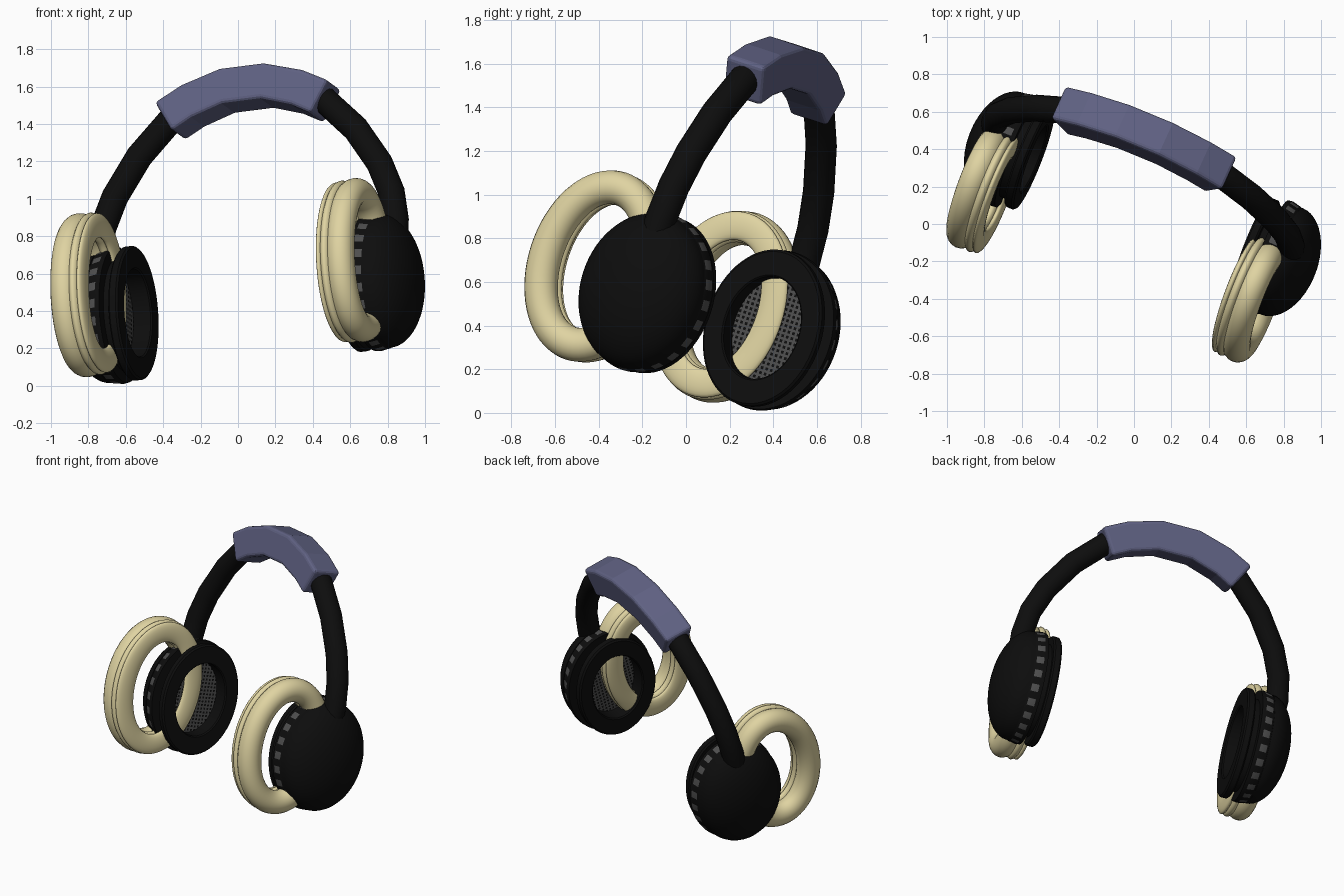
import bpy, bmesh, math
from mathutils import Vector, Matrix

if "Cube" in bpy.data.objects:
    bpy.data.objects.remove(bpy.data.objects["Cube"])

# Tilted local frame of the headset: X across, Y back, Z up the band
U = Vector((.918, -.379, .117)).normalized()
V = Vector((.007, .31, .95))
V = (V - U * V.dot(U)).normalized()
B = V.cross(U)
FRAME = Matrix.Translation((.045, .108, .465)) @ Matrix((U, B, V)).transposed().to_4x4()
D = .81          # half distance between the cups


def material(name, rgb):
    m = bpy.data.materials.new(name)
    m.diffuse_color = (*rgb, 1)
    m.use_nodes = True
    m.node_tree.nodes["Principled BSDF"].inputs["Base Color"].default_value = m.diffuse_color
    return m


BLACK = material("black plastic", (.004, .004, .004))
GREY = material("grey mesh", (.075, .075, .075))
CREAM = material("cream cushion", (.74, .655, .36))
BLUE = material("blue pad", (.115, .12, .225))


def finish(name, bm, mats, angle=35):
    bmesh.ops.recalc_face_normals(bm, faces=bm.faces)
    me = bpy.data.meshes.new(name)
    bm.to_mesh(me)
    bm.free()
    for m in mats:
        me.materials.append(m)
    ob = bpy.data.objects.new(name, me)
    ob.matrix_world = FRAME
    bpy.context.collection.objects.link(ob)
    bpy.ops.object.select_all(action='DESELECT')
    ob.select_set(True)
    bpy.context.view_layer.objects.active = ob
    if angle:
        bpy.ops.object.shade_smooth_by_angle(angle=math.radians(angle))
    return ob


def bridge(bm, loops, closed=False, rule=None):
    """Skin between loops; rule(row, column) gives the material index."""
    n = len(loops[0])
    for i in range(len(loops) - (0 if closed else 1)):
        a, b = loops[i], loops[(i + 1) % len(loops)]
        for k in range(n):
            f = bm.faces.new((a[k], a[(k + 1) % n], b[(k + 1) % n], b[k]))
            f.material_index = rule(i, k) if rule else 0


def oval_loops(bm, rows, n, y0=0, z0=0):
    """rows: (x, half depth, half height) of oval rings around the X axis."""
    t = [2 * math.pi * k / n for k in range(n)]
    return [[bm.verts.new((x, y0 + b * math.cos(q), z0 + a * math.sin(q))) for q in t]
            for x, b, a in rows]


for side, word in ((-1, "left"), (1, "right")):
    # domed outer shell
    bm = bmesh.new()
    rows = []
    for i in range(13):
        q = math.radians(89 * (1 - i / 12))
        rows.append((side * (D + .19 * math.sin(q)), .3 * math.cos(q), .363 * math.cos(q)))
    loops = oval_loops(bm, rows, 64)
    bridge(bm, loops)
    bm.faces.new(loops[0])
    bm.faces.new(loops[-1])
    finish(word + "_cup_dome", bm, [BLACK])

    # vented rim with alternating grey slots
    bm = bmesh.new()
    rows = [(side * (D - d), b, a) for d, b, a in
            ((0, .296, .36), (.012, .302, .366), (.06, .313, .374), (.085, .31, .37))]
    loops = oval_loops(bm, rows, 96)
    bridge(bm, loops, rule=lambda i, k: int(i == 1 and k % 4 < 2))
    bm.faces.new(loops[0])
    # inner plate of the rim, open in the middle for the mesh
    inner = oval_loops(bm, [(side * (D - .085), .19, .245)], 96)[0]
    bridge(bm, [loops[-1], inner])
    finish(word + "_cup_vented_rim", bm, [BLACK, GREY])

    # flat inner ring on a narrower neck
    bm = bmesh.new()
    rows = [(side * (D - d), b, a) for d, b, a in
            ((.07, .25, .31), (.125, .25, .31), (.125, .275, .357), (.135, .285, .367),
             (.17, .285, .367), (.18, .275, .357), (.18, .192, .247), (.172, .185, .24),
             (.07, .185, .24))]
    bridge(bm, oval_loops(bm, rows, 64), closed=True)
    finish(word + "_cup_inner_ring", bm, [BLACK])

    # speaker mesh: grey lattice with dark holes
    bm = bmesh.new()
    pitch, bar = .024, .011
    cuts = sorted([i * pitch for i in range(-11, 12)] + [i * pitch + bar for i in range(-11, 12)])
    x = side * (D - .072)
    for i in range(len(cuts) - 1):
        for j in range(len(cuts) - 1):
            y, z = (cuts[i] + cuts[i + 1]) / 2, (cuts[j] + cuts[j + 1]) / 2
            if (y / .2) ** 2 + (z / .255) ** 2 < 1:
                f = bm.faces.new([bm.verts.new((x, p, q)) for p, q in (
                    (cuts[i], cuts[j]), (cuts[i + 1], cuts[j]),
                    (cuts[i + 1], cuts[j + 1]), (cuts[i], cuts[j + 1]))])
                f.material_index = int(i % 2 and j % 2)
    bmesh.ops.remove_doubles(bm, verts=bm.verts, dist=.0005)
    finish(word + "_speaker_mesh", bm, [GREY, BLACK], 0)

    # oval ear cushion, set forward of the cup: one fat roll and two slim ones
    bm = bmesh.new()
    for s, half, tube in ((.025, .075, .078), (-.047, .034, .073), (-.082, .022, .066)):
        rows = []
        for i in range(20):
            q = 2 * math.pi * i / 20
            r = tube * math.cos(q)
            rows.append((side * (D - .031 + s + half * math.sin(q)) - .028, .255 + r, .372 + r))
        bridge(bm, oval_loops(bm, rows, 72, -.275, .04), closed=True)
    finish(word + "_ear_cushion", bm, [CREAM], 60)


# headband tube along a smooth arch
half = [(.24, 1.16), (.45, 1.06), (.63, .88), (.77, .67), (.84, .5), (.865, .34), (.86, .2)]
path = [(-x, z) for x, z in reversed(half)] + [(0, 1.19)] + half
bm = bmesh.new()
loops = []
for i, (x, z) in enumerate(path):
    p, q = path[max(i - 1, 0)], path[min(i + 1, len(path) - 1)]
    t = Vector((q[0] - p[0], 0, q[1] - p[1])).normalized()
    nrm = Vector((-t.z, 0, t.x))
    loops.append([bm.verts.new(Vector((x, 0, z)) + .072 * (
        nrm * math.cos(k * math.pi / 8) + Vector((0, 1, 0)) * math.sin(k * math.pi / 8)))
        for k in range(16)])
bridge(bm, loops)
bm.faces.new(loops[0])
bm.faces.new(loops[-1])
finish("headband", bm, [BLACK], 40)

# faceted head pad with soft edges
half = [(.12, 1.185, 4), (.32, 1.125, 17), (.455, 1.055, 30)]
stations = [(-x, z, -a) for x, z, a in reversed(half)] + half
bm = bmesh.new()
loops = []
for x, z, a in stations:
    a = math.radians(a)
    nrm = Vector((math.sin(a), 0, math.cos(a)))
    loops.append([bm.verts.new(Vector((x, y * .1, z)) + nrm * h * .1)
                  for y, h in ((-1, -1), (1, -1), (1, 1), (-1, 1))])
bridge(bm, loops)
bm.faces.new(loops[0])
bm.faces.new(loops[-1])
pad = finish("head_pad", bm, [BLUE], 0)
bev = pad.modifiers.new("soft_edges", 'BEVEL')
bev.width, bev.segments, bev.limit_method, bev.angle_limit = .022, 3, 'ANGLE', math.radians(40)
